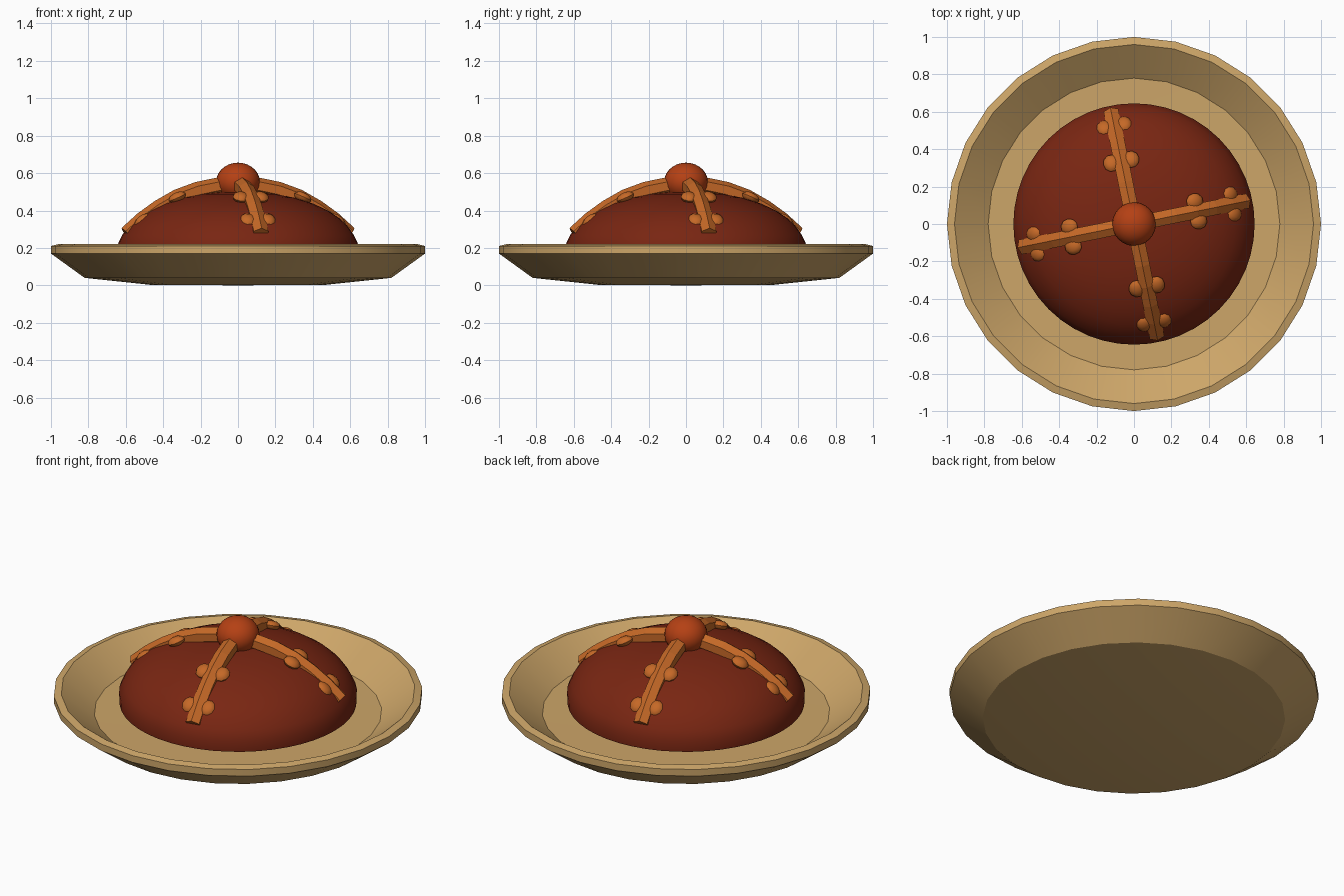
import bpy, bmesh, math
from mathutils import Vector, Matrix

cube = bpy.data.objects.get("Cube")
if cube:
    bpy.data.objects.remove(cube, do_unlink=True)


def material(name, rgb):
    m = bpy.data.materials.new(name)
    m.use_nodes = True
    m.diffuse_color = (*rgb, 1)
    bsdf = m.node_tree.nodes["Principled BSDF"]
    bsdf.inputs["Base Color"].default_value = (*rgb, 1)
    bsdf.inputs["Roughness"].default_value = 0.8
    return m


TAN = material("tan clay", (0.61, 0.38, 0.14))
BROWN = material("red brown", (0.19, 0.019, 0.006))
ORANGE = material("orange", (0.56, 0.14, 0.02))
RED = material("bright red", (0.46, 0.052, 0.007))


def finish(name, bm, mat, smooth=None):
    bmesh.ops.remove_doubles(bm, verts=bm.verts, dist=1e-5)
    bmesh.ops.recalc_face_normals(bm, faces=bm.faces)
    me = bpy.data.meshes.new(name)
    bm.to_mesh(me)
    bm.free()
    me.materials.append(mat)
    ob = bpy.data.objects.new(name, me)
    bpy.context.collection.objects.link(ob)
    if smooth:
        bpy.ops.object.select_all(action='DESELECT')
        ob.select_set(True)
        bpy.context.view_layer.objects.active = ob
        bpy.ops.object.shade_smooth_by_angle(angle=math.radians(smooth))
    return ob


def lathe(name, profile, sides, mat, smooth=None):
    """Spin a (radius, height) profile round the z axis."""
    bm = bmesh.new()
    vs = [bm.verts.new((r, 0, z)) for r, z in profile]
    es = [bm.edges.new(p) for p in zip(vs, vs[1:])]
    bmesh.ops.spin(bm, geom=vs + es, cent=(0, 0, 0), axis=(0, 0, 1),
                   angle=math.tau, steps=sides, use_merge=True)
    return finish(name, bm, mat, smooth)


# Shallow dish with a bevelled lip
lathe("plate", [(0, 0), (0.47, 0.003), (0.82, 0.04), (1, 0.17), (1, 0.21),
                (0.96, 0.22), (0.78, 0.09), (0, 0.085)], 28, TAN, 14)

# Domed body with a short upright wall, tapering under to the dish
lathe("dome", [(0, 0.086), (0.5, 0.088), (0.643, 0.15), (0.645, 0.215),
               (0.62, 0.268), (0.585, 0.318), (0.54, 0.36), (0.48, 0.4),
               (0.4, 0.438), (0.3, 0.469), (0.2, 0.488), (0.1, 0.497),
               (0, 0.5)], 48, BROWN, 28)

# Arched straps: a hexagonal section swept along a path in the xz plane
PATH = [Vector((x, 0, z)) for x, z in
        [(0, 0.535), (0.11, 0.53), (0.22, 0.508), (0.33, 0.468),
         (0.43, 0.412), (0.52, 0.348), (0.605, 0.272)]]
SECTION = [(0.046 * math.cos(math.radians(a)), 0.046 * math.sin(math.radians(a)))
           for a in range(30, 390, 60)]


def frame(i):
    t = (PATH[min(i + 1, len(PATH) - 1)] - PATH[max(i - 1, 0)]).normalized()
    return t, Vector((-t.z, 0, t.x))


def strap(name, turn):
    bm = bmesh.new()
    rings = []
    for i, p in enumerate(PATH):
        n = frame(i)[1]
        rings.append([bm.verts.new(p + Vector((0, s, 0)) + n * h)
                      for s, h in SECTION])
    for a, b in zip(rings, rings[1:]):
        for k in range(6):
            j = (k + 1) % 6
            bm.faces.new((a[k], a[j], b[j], b[k]))
    bm.faces.new(rings[0])
    bm.faces.new(rings[-1])
    bm.transform(turn)
    finish(name, bm, ORANGE)


def knobs(name, turn):
    """Two pairs of flattened buds along the sides of a strap."""
    bm = bmesh.new()
    for i in (3, 5):
        t, n = frame(i)
        for side in (-1, 1):
            c = PATH[i] + Vector((0, side * 0.053, 0)) + n * 0.008 + t * 0.01
            rot = Matrix((t, (0, 1, 0), n)).transposed().to_4x4()
            size = Matrix.Diagonal((0.05, 0.045, 0.026, 1))
            bmesh.ops.create_uvsphere(bm, u_segments=10, v_segments=6, radius=1,
                                      matrix=Matrix.Translation(c) @ rot @ size)
    bm.transform(turn)
    finish(name, bm, ORANGE, 40)


for k, label in enumerate(("left", "back", "right", "front")):
    turn = Matrix.Rotation(math.radians(11.5 + 90 * k), 4, 'Z')
    strap(label + "_strap", turn)
    knobs(label + "_strap_buds", turn)

# Ball on top
bm = bmesh.new()
bmesh.ops.create_uvsphere(bm, u_segments=24, v_segments=14, radius=0.117,
                          matrix=Matrix.Translation((0, 0, 0.553))
                          @ Matrix.Diagonal((1, 1, 0.88, 1)))
finish("top_ball", bm, RED, 40)
